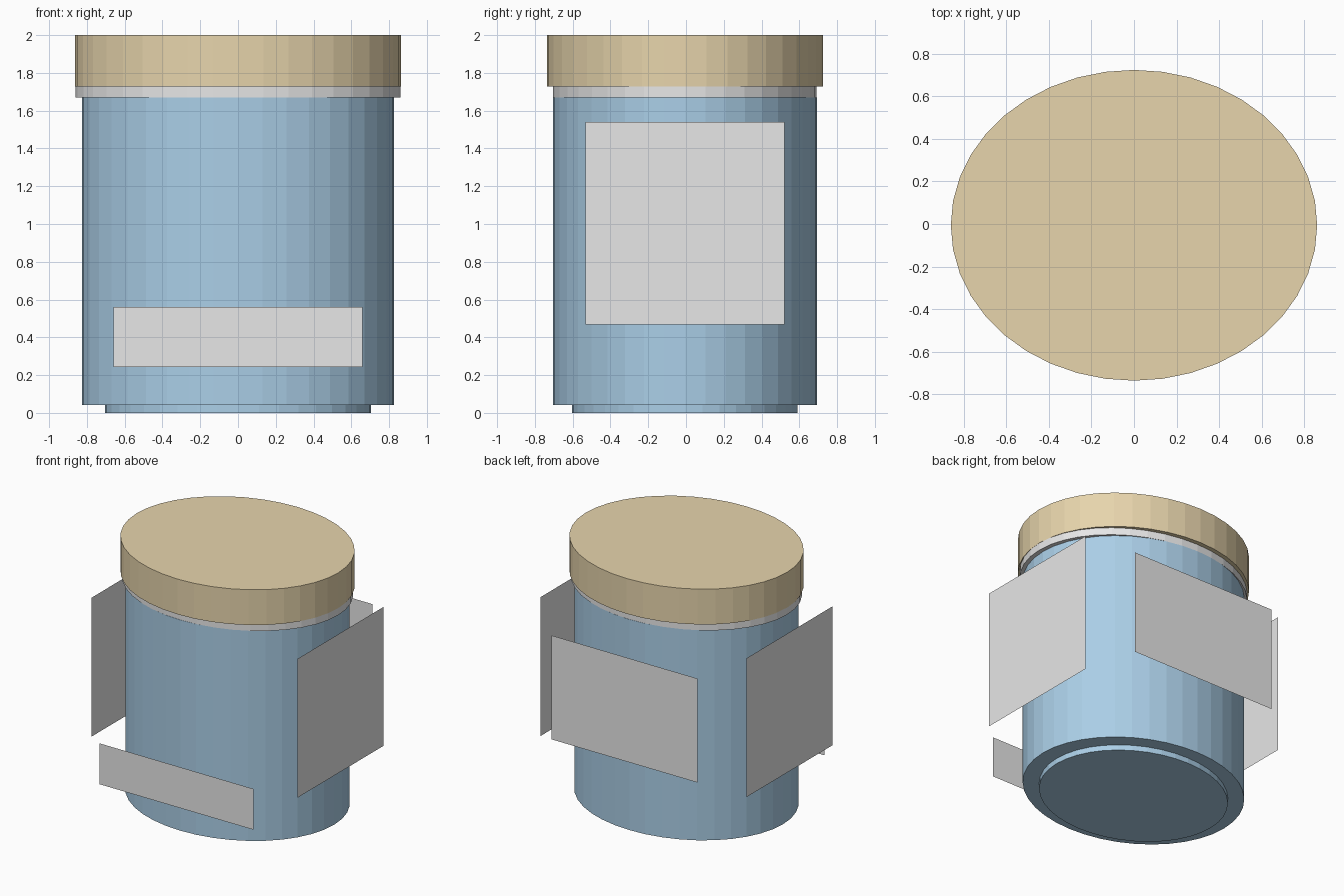
import bpy
import math

cube = bpy.data.objects.get("Cube")
if cube:
    bpy.data.objects.remove(cube, do_unlink=True)


def material(name, rgb):
    mat = bpy.data.materials.new(name)
    mat.use_nodes = True
    mat.diffuse_color = (*rgb, 1)
    bsdf = mat.node_tree.nodes["Principled BSDF"]
    bsdf.inputs["Base Color"].default_value = (*rgb, 1)
    return mat


BLUE = material("pale_blue", (0.47, 0.72, 0.93))
CREAM = material("cream", (0.93, 0.77, 0.48))
GREY = material("light_grey", (0.8, 0.8, 0.8))

CENTRE_Y = -0.006  # the jar sits slightly forward between its labels


def oval(name, rx, ry, z0, z1, mat):
    """Elliptical 40-sided drum between two heights."""
    bpy.ops.mesh.primitive_cylinder_add(
        vertices=40, radius=1, depth=1, location=(0, CENTRE_Y, (z0 + z1) / 2))
    ob = bpy.context.object
    ob.name = name
    ob.scale = (rx, ry, z1 - z0)
    bpy.ops.object.transform_apply(location=False, rotation=False, scale=True)
    ob.data.materials.append(mat)
    return ob


def label(name, x, y, z0, z1, width, turn):
    """Flat upright sheet; turn is the direction it faces, 0 being the front."""
    bpy.ops.mesh.primitive_plane_add(
        size=1, location=(x, y, (z0 + z1) / 2),
        rotation=(math.pi / 2, 0, math.radians(turn)))
    ob = bpy.context.object
    ob.name = name
    ob.scale = (width, z1 - z0, 1)
    bpy.ops.object.transform_apply(location=False, rotation=True, scale=True)
    ob.data.materials.append(GREY)
    return ob


# Jar, from the foot up to the lid
oval("foot", 0.704, 0.597, 0.0, 0.042, BLUE)
oval("body", 0.827, 0.699, 0.042, 1.671, BLUE)
oval("neck_band", 0.861, 0.697, 1.671, 1.727, GREY)
oval("lid", 0.862, 0.731, 1.727, 2.0, CREAM)

# Flat labels standing just off the body on all four sides
label("front_label", 0, -0.753, 0.244, 0.56, 1.317, 0)
label("back_label", 0, 0.753, 0.60, 1.404, 1.249, 180)
for side, s in (("left", 1), ("right", -1)):
    label(side + "_label", s * 0.882, CENTRE_Y, 0.467, 1.541, 1.053, s * 90)
